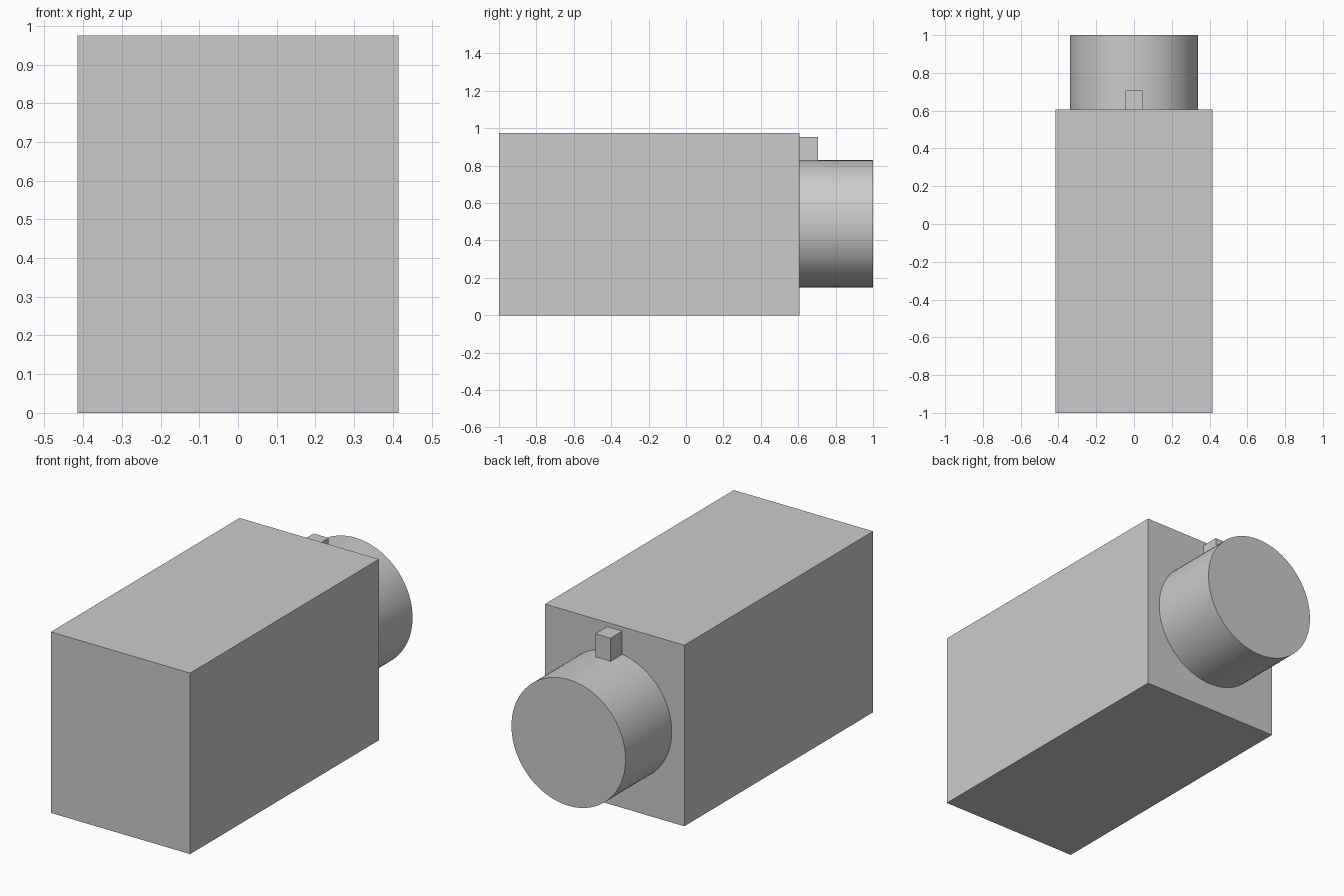
import bpy
import math

cube = bpy.data.objects.get("Cube")
if cube:
    bpy.data.objects.remove(cube, do_unlink=True)

# Single plain grey
GREY = (0.6, 0.6, 0.6, 1.0)
grey = bpy.data.materials.new("light grey")
grey.use_nodes = True
grey.diffuse_color = GREY
grey.node_tree.nodes["Principled BSDF"].inputs["Base Color"].default_value = GREY

HALF_WIDTH, HEIGHT = 0.415, 0.975
BACK = 0.607            # rear face of the body
RADIUS = 0.34
AXIS_Z = HEIGHT / 2 + 0.002


def finish(name):
    obj = bpy.context.object
    obj.name = name
    obj.data.name = name
    obj.data.materials.append(grey)
    bpy.ops.object.transform_apply(location=False, rotation=True, scale=True)
    return obj


def box(name, low, high):
    centre = [(a + b) / 2 for a, b in zip(low, high)]
    bpy.ops.mesh.primitive_cube_add(size=1, location=centre)
    bpy.context.object.scale = [b - a for a, b in zip(low, high)]
    return finish(name)


# Main rectangular housing
box("body", (-HALF_WIDTH, -1, 0), (HALF_WIDTH, BACK, HEIGHT))

# Round barrel on the rear face
bpy.ops.mesh.primitive_cylinder_add(
    vertices=96, radius=RADIUS, depth=1 - BACK,
    location=(0, (1 + BACK) / 2, AXIS_Z), rotation=(math.pi / 2, 0, 0))
finish("rear_barrel")
bpy.ops.object.shade_smooth_by_angle(angle=math.radians(30))

# Small locating key on top of the barrel
box("key_tab", (-0.045, BACK, AXIS_Z + RADIUS - 0.01), (0.045, 0.707, 0.952))
